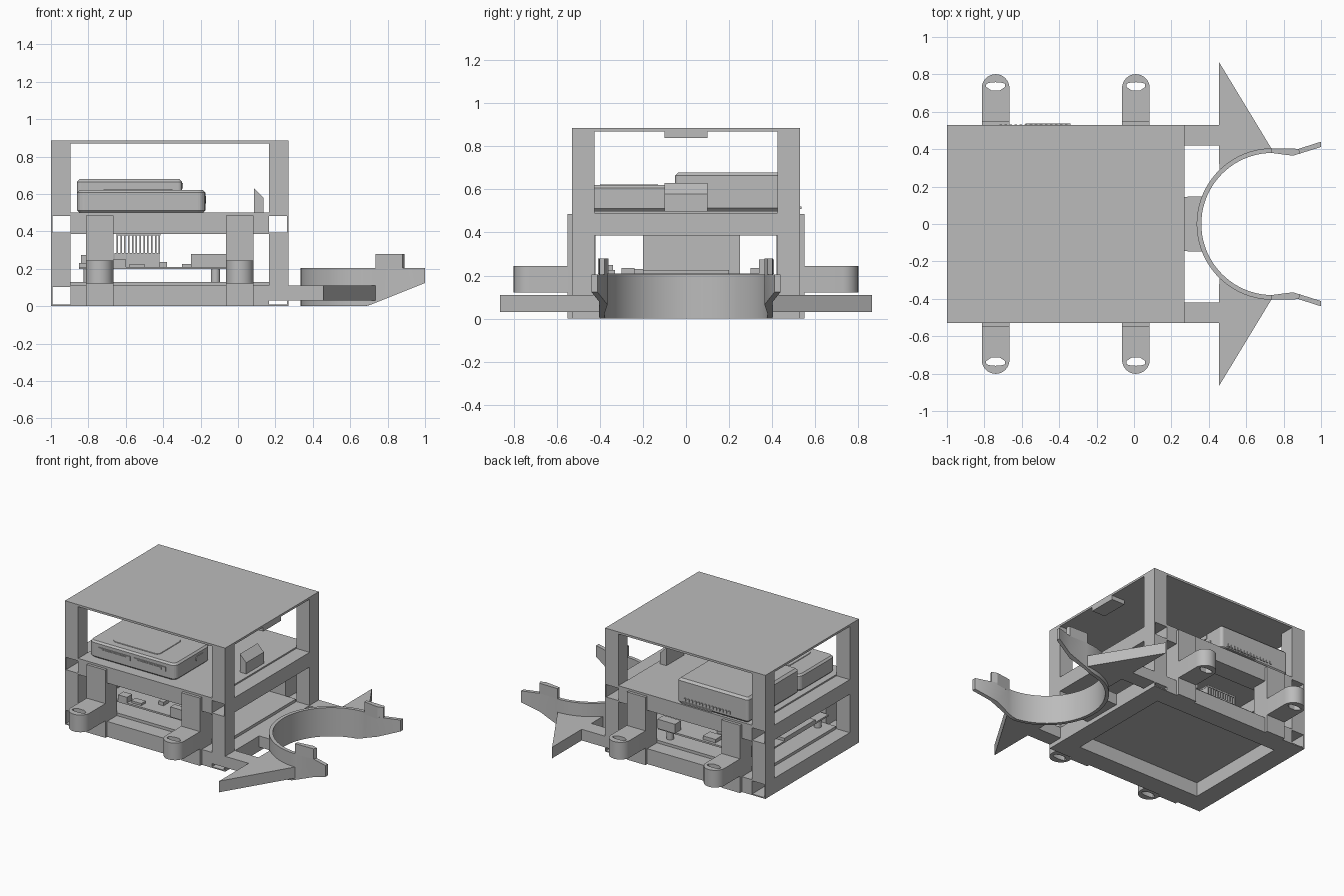
import bpy, bmesh, math
from mathutils import Vector

cube = bpy.data.objects.get("Cube")
if cube:
    bpy.data.objects.remove(cube, do_unlink=True)

grey = bpy.data.materials.new("plain grey")
grey.use_nodes = True
grey.diffuse_color = (0.5, 0.5, 0.5, 1)
grey.node_tree.nodes["Principled BSDF"].inputs["Base Color"].default_value = (0.5, 0.5, 0.5, 1)


def finish(name, bm, smooth=False):
    bmesh.ops.recalc_face_normals(bm, faces=bm.faces)
    mesh = bpy.data.meshes.new(name)
    bm.to_mesh(mesh)
    bm.free()
    mesh.materials.append(grey)
    ob = bpy.data.objects.new(name, mesh)
    bpy.context.collection.objects.link(ob)
    if smooth:
        bpy.ops.object.select_all(action='DESELECT')
        ob.select_set(True)
        bpy.context.view_layer.objects.active = ob
        bpy.ops.object.shade_smooth_by_angle(angle=math.radians(30))
    return ob


def box(name, x0, x1, y0, y1, z0, z1):
    bm = bmesh.new()
    bmesh.ops.create_cube(bm, size=1)
    for v in bm.verts:
        v.co = Vector((x0 + (v.co.x + .5) * (x1 - x0),
                       y0 + (v.co.y + .5) * (y1 - y0),
                       z0 + (v.co.z + .5) * (z1 - z0)))
    return finish(name, bm)


def prism(name, pts, z0, z1, smooth=False):
    bm = bmesh.new()
    face = bm.faces.new([bm.verts.new((x, y, z0)) for x, y in pts])
    ext = bmesh.ops.extrude_face_region(bm, geom=[face])
    for v in ext["geom"]:
        if isinstance(v, bmesh.types.BMVert):
            v.co.z = z1
    return finish(name, bm, smooth)


def ribbon(name, outer, inner, bottom, top, closed=False):
    """Wall between two matching paths, with a bottom height per point."""
    bm = bmesh.new()
    rings = []
    for o, i in zip(outer, inner):
        rings.append([bm.verts.new((*p, z)) for p, z in
                      ((o, bottom(o[0])), (o, top), (i, top), (i, bottom(i[0])))])
    n = len(rings)
    for a in range(n if closed else n - 1):
        r, s = rings[a], rings[(a + 1) % n]
        for k in range(4):
            bm.faces.new((r[k], r[(k + 1) % 4], s[(k + 1) % 4], s[k]))
    if not closed:
        bm.faces.new(rings[0])
        bm.faces.new(rings[-1])
    return finish(name, bm, True)


def arc(cx, cy, r, a0, a1, n):
    return [(cx + r * math.cos(math.radians(a0 + (a1 - a0) * i / n)),
             cy + r * math.sin(math.radians(a0 + (a1 - a0) * i / n))) for i in range(n + 1)]


def stadium(cx, cy, half, r, n=8):
    return arc(cx + half, cy, r, -90, 90, n) + arc(cx - half, cy, r, 90, 270, n)


def rounded_box(name, x0, x1, y0, y1, z0, z1, r, chamfer):
    pts = (arc(x1 - r, y1 - r, r, 0, 90, 5) + arc(x0 + r, y1 - r, r, 90, 180, 5)
           + arc(x0 + r, y0 + r, r, 180, 270, 5) + arc(x1 - r, y0 + r, r, 270, 360, 5))
    ob = prism(name, pts, z0, z1)
    bm = bmesh.new()
    bm.from_mesh(ob.data)
    rims = [e for e in bm.edges if abs(e.verts[0].co.z - e.verts[1].co.z) < 1e-5]
    bmesh.ops.bevel(bm, geom=rims, offset=chamfer, segments=1, affect='EDGES')
    bm.to_mesh(ob.data)
    bm.free()
    return ob


L, R, Y, P = -1.0, 0.27, 0.53, 0.105    # frame extents and post width
T = 0.008                               # thin skin

# Bottom tray and middle shelf: beams with hollow side channels
for name, z0, z1 in (("tray", 0, 0.11), ("shelf", 0.385, 0.49)):
    for s in (-1, 1):
        y0, y1 = sorted((s * Y, s * (Y - 0.14)))
        box(name + "_beam", L + P, R - P, y0, y1, z0, z1)
    for side, x, d in (("right", L, 1), ("left", R, -1)):
        box(f"{name}_{side}_skin", *sorted((x, x + d * T)), -Y, Y, z0, z1)
        box(f"{name}_{side}_inner_wall", *sorted((x + d * P, x + d * (P + .035))), -Y, Y, z0, z1)
        for z in (z0, z1 - T):
            box(f"{name}_{side}_channel_plate", *sorted((x, x + d * P)), -Y, Y, z, z + T)
box("tray_floor", L + P, R - P, -0.42, 0.42, 0.1, 0.13)
box("shelf_floor", L + P, R - P, -Y, Y, 0.475, 0.5)

# Corner posts of both storeys and the cover
for x0, x1 in ((L, L + P), (R - P, R)):
    for y0, y1 in ((-Y, -Y + P), (Y - P, Y)):
        box("lower_post", x0, x1, y0, y1, 0.11, 0.385)
        box("upper_post", x0, x1, y0, y1, 0.49, 0.875)
box("cover_plate", L, R, -Y, Y, 0.87, 0.885)
box("cover_tab", R - P, R, -0.1, 0.1, 0.84, 0.87)

# Mounting uprights with slotted ears
for cx in (-0.74, 0.01):
    for s in (-1, 1):
        box("mount_upright", cx - .074, cx + .074, *sorted((s * .42, s * .55)), 0, 0.485)
        cy, r, n = s * 0.727, 0.074, 16
        end = arc(cx, cy, r, 0, 180 * s, n)
        outer = end + [(cx - r, s * .53), (cx + r, s * .53)]
        # slot edge points matched by direction from the slot centre
        sy, inner = s * 0.735, []
        for x, y in outer:
            d = Vector((x - cx, y - sy)).normalized()
            inner.append((cx + max(-.05, min(.05, d.x * .065)), sy + d.y * .023))
        ribbon("mount_ear", outer, inner, lambda x: 0.122, 0.245, closed=True)

# Front ring with flared tips, sloped underneath
CX, n = 0.74, 40
ring_out = arc(CX, 0, 0.405, 90, 270, n)
ring_in = arc(CX, 0, 0.38, 90, 270, n)
tip_out = [(1.0, 0.44), (0.88, 0.402)]
tip_in = [(1.0, 0.412), (0.85, 0.365)]
flip = lambda pts: [(x, -y) for x, y in reversed(pts)]
ribbon("ring_holder", tip_out + ring_out + flip(tip_out), tip_in + ring_in + flip(tip_in),
       lambda x: max(0, (x - 0.69) * 0.4), 0.205)
for s in (-1, 1):
    tab = [(.735, .405), (.88, .402), (.89, .378), (.85, .365), (.735, .38)]
    prism("ring_tab", [(x, s * y) for x, y in tab], 0.19, 0.278)
    # Swept wing and its arm
    wing = [(.455, .865), (.74, .395)] + arc(CX, 0, 0.395, 92, 136, 10)
    prism("wing", [(x, s * y) for x, y in wing], 0.03, 0.11)
    box("wing_arm", R - P, 0.456, *sorted((s * .42, s * .53)), 0.03, 0.11)
bridge = [(.26, -.145), (.26, .145)] + arc(CX, 0, 0.395, 158, 202, 10)
prism("ring_bridge", bridge, 0.03, 0.11)

# Stop wedge on the shelf
wedge = prism("shelf_stop", [(.085, .5), (.135, .5), (.135, .58), (.085, .63)], -0.1, 0.1)
for v in wedge.data.vertices:
    v.co = Vector((v.co.x, v.co.z, v.co.y))
wedge.data.flip_normals()

# Two devices on the shelf, with port plates
rounded_box("front_device", -0.86, -0.175, -0.46, -0.06, 0.5, 0.62, 0.04, 0.012)
rounded_box("front_device_panel", -0.72, -0.35, -0.4, -0.13, 0.615, 0.624, 0.03, 0.002)
for x in (-0.78, -0.5):
    box("front_port", x, x + .25, -.466, -.458, .552, .585)
    box("front_port_tongue", x + .03, x + .22, -.47, -.464, .56, .577)
prism("side_port", stadium(-0.18, .57, 0.03, 0.02), -0.178, -0.17)
port = bpy.data.objects["side_port"]
for v in port.data.vertices:
    v.co = Vector((v.co.z, v.co.x, v.co.y))
rounded_box("back_device", -0.86, -0.3, -0.05, 0.525, 0.5, 0.68, 0.02, 0.015)
for y0, y1, z0, z1 in ((.1, .22, .63, .66), (.24, .38, .63, .66), (.1, .17, .55, .58),
                       (.19, .27, .55, .6), (.29, .36, .575, .61), (.29, .36, .535, .565),
                       (.38, .42, .56, .6)):
    box("back_device_port", -0.302, -0.294, y0, y1, z0, z1)
for i in range(14):
    box("grille_bar", -.72 + i * .027, -.706 + i * .027, .522, .531, .53, .55)
box("back_cover_strip", -.58, -.34, .52, .536, .51, .52)

# Circuit board on stand-offs with its parts
box("circuit_board", -0.85, -0.06, -0.4, 0.4, 0.198, 0.21)
for x in (-0.8, -0.12):
    for y in (-0.35, 0.35):
        prism("stand_off", arc(x, y, .025, 0, 337.5, 15), 0.12, 0.2, True)
box("heatsink_base", -0.66, -0.42, -0.2, 0.25, 0.21, 0.285)
box("heatsink_top", -0.65, -0.415, -0.2, 0.25, 0.377, 0.388)
for i in range(12):
    x = -0.65 + i * 0.0205
    box("heatsink_fin", x, x + .008, -0.2, 0.25, 0.28, 0.38)
for x0, x1, y0, y1, h in ((-.25, -.05, -.41, -.36, .28), (-.67, -.6, -.4, -.34, .25),
                          (-.58, -.5, -.38, -.33, .225), (-.42, -.38, -.3, -.24, .235),
                          (-.2, -.06, .34, .41, .275), (-.84, -.76, .34, .4, .275),
                          (-.5, -.4, .3, .38, .235), (-.3, -.2, -.2, .2, .225),
                          (-.85, -.78, -.25, .1, .23)):
    box("board_part", x0, x1, y0, y1, 0.208, h)
